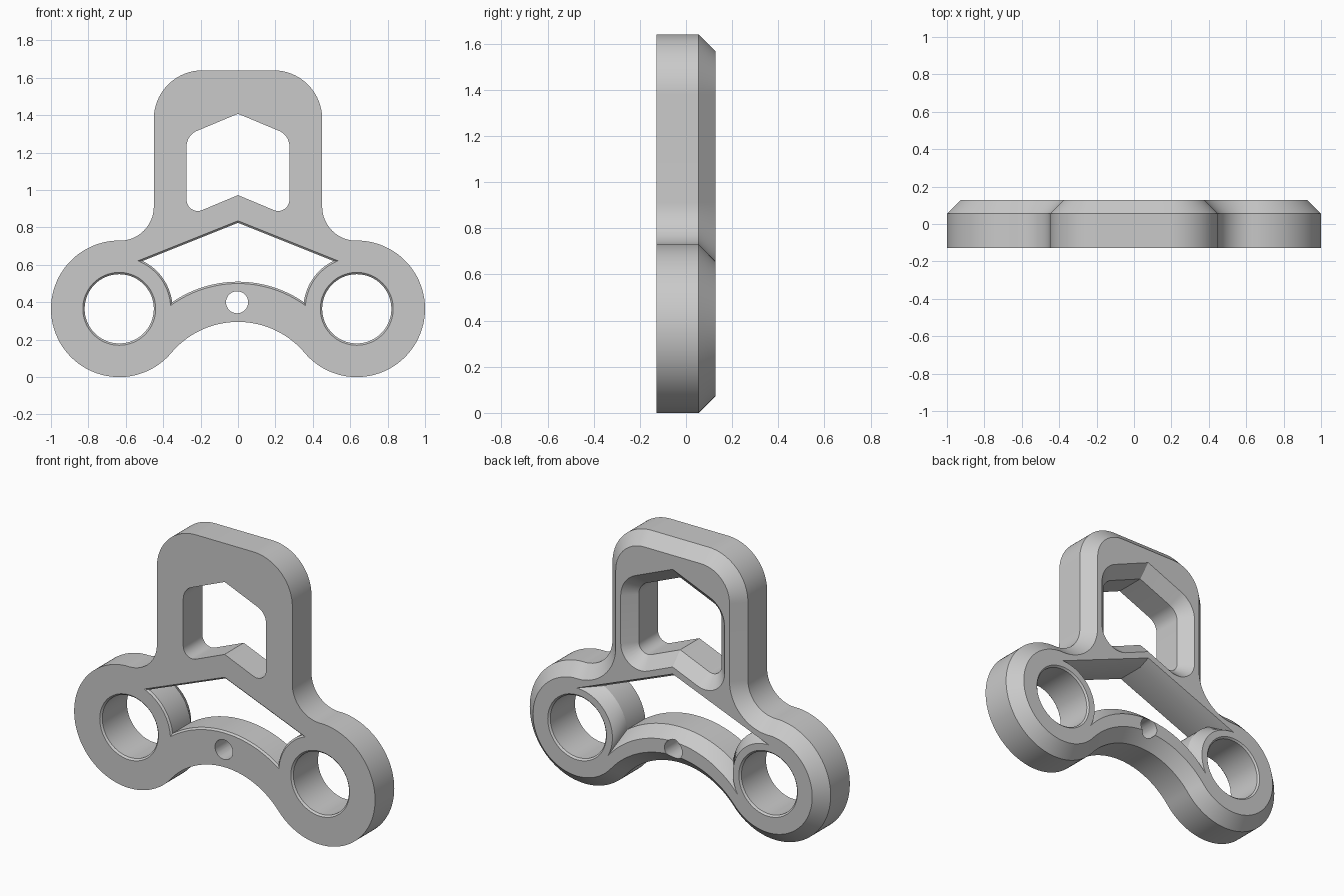
import bpy, bmesh, math
from mathutils import Vector as V

if "Cube" in bpy.data.objects:
    bpy.data.objects.remove(bpy.data.objects["Cube"])

FRONT, BACK, MID, RIM, CHAMFER = -0.127, 0.127, 0.055, 0.01, 0.072
BOSS = V((0.635, 0.365))


def arc(c, r, a0, a1, n=24):
    """Points on an arc, angles in degrees."""
    out = []
    for i in range(n + 1):
        a = math.radians(a0 + (a1 - a0) * i / n)
        out.append(V((c[0] + r * math.cos(a), c[1] + r * math.sin(a))))
    return out


def mirrored(half):
    """Close a half profile that starts and ends on the centre line."""
    return half + [V((-p.x, p.y)) for p in reversed(half[1:-1])]


def offset(loop, d):
    """Move a clockwise loop outward by d with mitred corners."""
    out = []
    for i, p in enumerate(loop):
        e0 = (p - loop[i - 1]).normalized()
        e1 = (loop[(i + 1) % len(loop)] - p).normalized()
        n0, n1 = V((-e0.y, e0.x)), V((-e1.y, e1.x))
        out.append(p + (n0 + n1) * d / (1 + n0.dot(n1)))
    return out


def fillet(a, b, c, r, n=10):
    """Round corner b between a and c with radius r."""
    u, w = (a - b).normalized(), (c - b).normalized()
    half = math.acos(u.dot(w)) / 2
    centre = b + (u + w).normalized() * (r / math.sin(half))
    p, q = b + u * r / math.tan(half) - centre, b + w * r / math.tan(half) - centre
    a0 = math.degrees(math.atan2(p.y, p.x))
    a1 = math.degrees(math.atan2(q.y, q.x))
    return arc(centre, r, a0, a0 + (a1 - a0 + 180) % 360 - 180, n)


def outline():
    """Outer profile: rounded head, neck fillets, end bosses, lower arch."""
    arch_z, arch_r = -0.171, 0.466
    t = math.degrees(math.atan2(BOSS.y - arch_z, BOSS.x))
    half = [V((0, 1.64))] + arc((0.19, 1.38), 0.26, 90, 0)
    half += arc((0.633, 0.912), 0.183, 180, 270, 16)
    half += arc(BOSS, 0.365, 90, t - 180, 56)[1:]
    half += arc((0, arch_z), arch_r, t, 90)[1:]
    return mirrored(half)


def window():
    """Chevron opening in the head."""
    top, bottom = V((0, 1.408)), V((0, 0.973))
    upper, lower = V((0.275, 1.293)), V((0.275, 0.858))
    half = [top] + fillet(top, upper, lower, 0.09)
    half += fillet(upper, lower, bottom, 0.06) + [bottom]
    return mirrored(half)


def gap(roof, boss, bar):
    """Opening bounded by the roof, bosses and cross bar, each eased back."""
    peak = V((0, 0.825 + roof * 1.077))
    along = V((1, -0.4)).normalized()
    # roof line against boss circle
    t = (BOSS - peak).dot(along)
    near = peak + along * t
    r = 0.285 - boss
    h = math.sqrt(max(0, r * r - (BOSS - near).length_squared))
    p = near - along * h - BOSS
    # boss circle against bar circle
    c, R = V((0, -0.11)), 0.62 - bar
    d = c - BOSS
    a = (d.length_squared + r * r - R * R) / (2 * d.length)
    u = d.normalized()
    q = u * a + V((u.y, -u.x)) * math.sqrt(max(0, r * r - a * a))
    a0 = math.degrees(math.atan2(p.y, p.x))
    a1 = math.degrees(math.atan2(q.y, q.x)) % 360
    s = q + BOSS - c
    half = [peak] + arc(BOSS, r, a0, a1)
    half += arc(c, R, math.degrees(math.atan2(s.y, s.x)), 90)[1:]
    return mirrored(half)


def bore(side):
    """Round bore with softened rims at both ends."""
    c = (BOSS.x * side, BOSS.y)
    small, big = (arc(c, r, 0, 360, 64)[:-1] for r in (0.185, 0.185 + RIM))
    return [(FRONT, big), (FRONT + RIM, small), (BACK - RIM, small), (BACK, big)]


# Each contour is a stack of loops from front to back
outer, hole = outline(), window()
contours = [
    [(FRONT, outer), (MID, outer), (BACK, offset(outer, -CHAMFER))],
    [(FRONT, hole), (MID, hole), (BACK, offset(hole, 0.07))],
    [(FRONT, gap(RIM, RIM, RIM)), (FRONT + RIM, gap(0, 0, 0)),
     (MID, gap(0, 0, 0)), (BACK, gap(0.028, 0.05, 0.06))],
    bore(1), bore(-1),
]

# Walls and capped faces
bm = bmesh.new()
front_edges, back_edges = [], []
for stack in contours:
    rings = [[bm.verts.new((p.x, y, p.y)) for p in loop] for y, loop in stack]
    n = len(rings[0])
    for lo, hi in zip(rings, rings[1:]):
        for i in range(n):
            j = (i + 1) % n
            bm.faces.new((lo[i], lo[j], hi[j], hi[i]))
    for ring, edges in ((rings[0], front_edges), (rings[-1], back_edges)):
        edges += [bm.edges.get((ring[i], ring[(i + 1) % n])) for i in range(n)]
bmesh.ops.triangle_fill(bm, edges=front_edges, use_beauty=True, normal=(0, -1, 0))
bmesh.ops.triangle_fill(bm, edges=back_edges, use_beauty=True, normal=(0, 1, 0))
bmesh.ops.recalc_face_normals(bm, faces=bm.faces)
mesh = bpy.data.meshes.new("bracket_plate")
bm.to_mesh(mesh)
bm.free()
plate = bpy.data.objects.new("bracket_plate", mesh)
bpy.context.collection.objects.link(plate)

# Plain grey finish
grey = bpy.data.materials.new("plain_grey")
grey.use_nodes = True
colour = (0.59, 0.59, 0.59, 1)
grey.diffuse_color = colour
grey.node_tree.nodes["Principled BSDF"].inputs["Base Color"].default_value = colour
mesh.materials.append(grey)

# Small pin hole through the cross bar
bpy.ops.mesh.primitive_cylinder_add(vertices=32, radius=0.059, depth=1,
                                    location=(-0.005, 0, 0.4),
                                    rotation=(math.pi / 2, 0, 0))
cutter = bpy.context.object
cutter.name = "pin_hole_cutter"
cutter.data.materials.append(grey)
bpy.ops.object.select_all(action="DESELECT")
plate.select_set(True)
bpy.context.view_layer.objects.active = plate
cut = plate.modifiers.new("pin_hole", "BOOLEAN")
cut.operation, cut.solver, cut.object = "DIFFERENCE", "EXACT", cutter
bpy.ops.object.modifier_apply(modifier=cut.name)
bpy.data.objects.remove(cutter)
bpy.ops.object.shade_smooth_by_angle(angle=math.radians(25))
